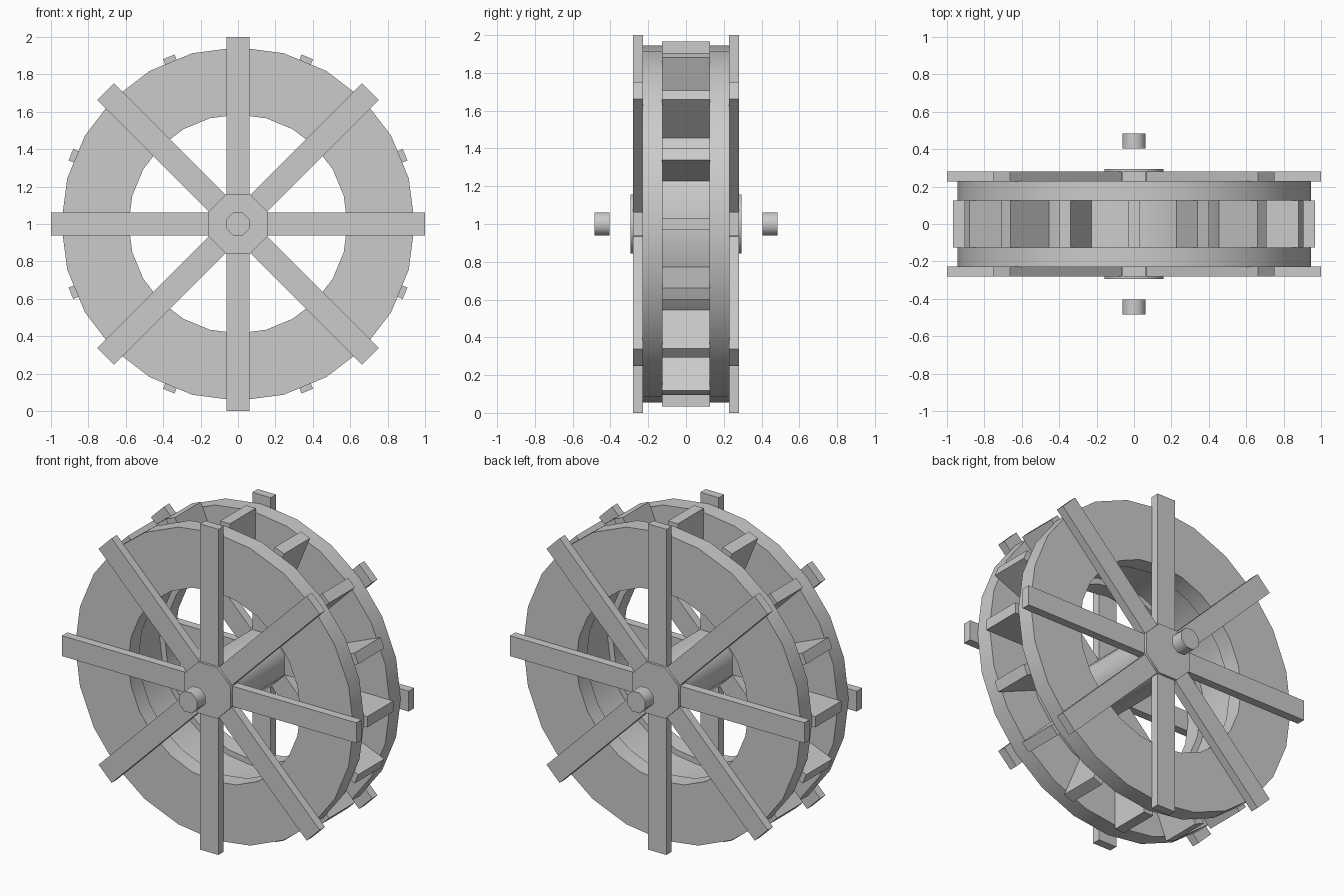
import bpy, bmesh, math
from mathutils import Matrix, Vector

old = bpy.data.objects.get("Cube")
if old:
    bpy.data.objects.remove(old, do_unlink=True)

CENTRE = Matrix.Translation((0, 0, 1))

grey = bpy.data.materials.new("plain grey")
grey.use_nodes = True
grey.diffuse_color = (0.6, 0.6, 0.6, 1)
grey.node_tree.nodes["Principled BSDF"].inputs["Base Color"].default_value = (0.6, 0.6, 0.6, 1)


def finish(name, bm, smooth=None):
    bmesh.ops.recalc_face_normals(bm, faces=bm.faces[:])
    mesh = bpy.data.meshes.new(name)
    bm.transform(CENTRE)
    bm.to_mesh(mesh)
    bm.free()
    mesh.materials.append(grey)
    obj = bpy.data.objects.new(name, mesh)
    bpy.context.collection.objects.link(obj)
    if smooth:
        bpy.ops.object.select_all(action='DESELECT')
        obj.select_set(True)
        bpy.context.view_layer.objects.active = obj
        bpy.ops.object.shade_smooth_by_angle(angle=math.radians(smooth))
    return obj


def annulus(name, inner, outer, y0, y1, sides=24):
    # rectangular section swept round the y axis
    bm = bmesh.new()
    section = [(inner, y0), (outer, y0), (outer, y1), (inner, y1)]
    loops = []
    for i in range(sides):
        a = math.tau * i / sides
        loops.append([bm.verts.new((r * math.cos(a), y, r * math.sin(a))) for r, y in section])
    for i, here in enumerate(loops):
        there = loops[(i + 1) % sides]
        for j in range(4):
            k = (j + 1) % 4
            bm.faces.new((here[j], here[k], there[k], there[j]))
    finish(name, bm, 30)


def rod(name, radius, y0, y1):
    # octagonal cylinder along y with flat sides facing up and sideways
    bm = bmesh.new()
    turn = Matrix.Rotation(math.pi / 2, 4, 'X') @ Matrix.Rotation(math.pi / 8, 4, 'Z')
    bmesh.ops.create_cone(bm, cap_ends=True, segments=8, radius1=radius, radius2=radius,
                          depth=y1 - y0,
                          matrix=Matrix.Translation((0, (y0 + y1) / 2, 0)) @ turn)
    finish(name, bm, 50)


def bar(name, angle, r0, r1, y, thickness, depth):
    # box running radially from r0 to r1, turned about the y axis
    bm = bmesh.new()
    place = (Matrix.Rotation(-angle, 4, 'Y')
             @ Matrix.Translation(((r0 + r1) / 2, y, 0))
             @ Matrix.Diagonal(Vector((r1 - r0, depth, thickness, 1))))
    bmesh.ops.create_cube(bm, size=1, matrix=place)
    finish(name, bm)


# Inner drum that closes the buckets
annulus("drum", 0.62, 0.68, -0.13, 0.13)

# Side rings, spokes and axle ends, mirrored front to back
for label, s in (("front", -1), ("back", 1)):
    annulus(label + "_ring", 0.585, 0.945, *sorted((s * 0.125, s * 0.23)))
    for i in range(4):
        bar(f"{label}_spoke_{i + 1}", i * math.pi / 4, -1, 1, s * 0.254, 0.125, 0.052)
    rod(label + "_axle_end", 0.067, *sorted((s * 0.405, s * 0.485)))

# Central hub
rod("hub", 0.17, -0.295, 0.295)

# Paddles between the rings
for i in range(16):
    bar(f"paddle_{i + 1}", i * math.pi / 8, 0.65, 0.967, 0, 0.066, 0.252)
